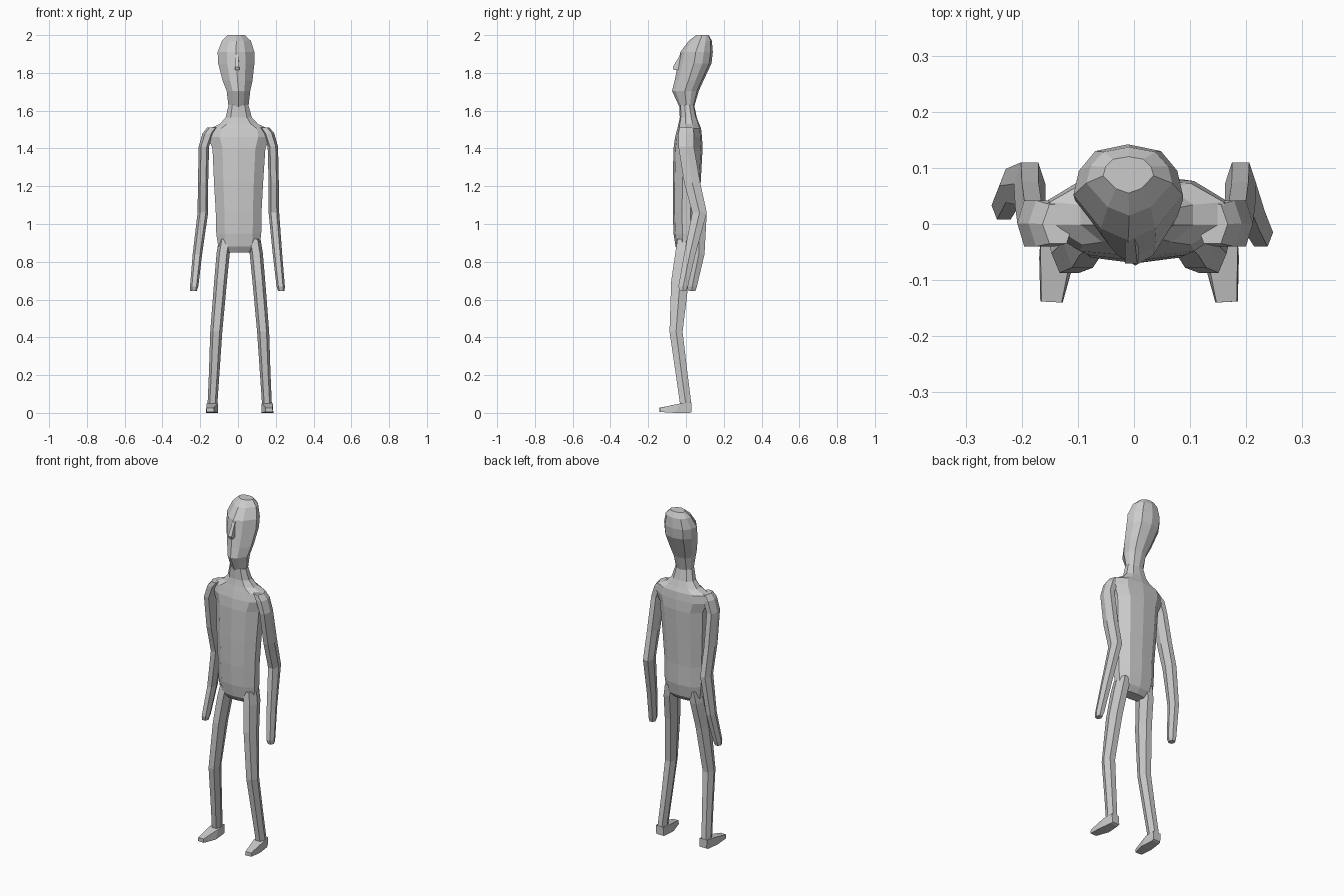
import bpy, bmesh

# Unit cross-sections: outlines fitted into each ring's bounds
BODY = [(0, -1), (.62, -.86), (1, -.3), (1, .35), (.62, .88), (0, 1),
        (-.62, .88), (-1, .35), (-1, -.3), (-.62, -.86)]
HEAD = [(0, -1), (.5, -.75), (1, -.05), (.9, .45), (.6, .86), (0, 1),
        (-.6, .86), (-.9, .45), (-1, -.05), (-.5, -.75)]
LIMB = [(-.55, -1), (.55, -1), (1, 0), (.55, 1), (-.55, 1), (-1, 0)]


def finish(name, bm):
    bmesh.ops.recalc_face_normals(bm, faces=bm.faces)
    me = bpy.data.meshes.new(name)
    bm.to_mesh(me)
    bm.free()
    ob = bpy.data.objects.new(name, me)
    bpy.context.collection.objects.link(ob)
    return ob


def loft(name, shape, rings, side=1, cx=0.0):
    """Skin through rings (x0, x1, y0, y1, z); side=-1 mirrors about x=cx."""
    bm = bmesh.new()
    loops = []
    for x0, x1, y0, y1, z in rings:
        loop = []
        for u, v in shape:
            x = (x0 + x1) / 2 + u * (x1 - x0) / 2
            y = (y0 + y1) / 2 + v * (y1 - y0) / 2
            loop.append(bm.verts.new((cx + side * x, y, z)))
        loops.append(loop)
    n = len(shape)
    for a, b in zip(loops, loops[1:]):
        for i in range(n):
            j = (i + 1) % n
            bm.faces.new((a[i], a[j], b[j], b[i]))
    bm.faces.new(loops[0])
    bm.faces.new(loops[-1])
    return finish(name, bm)


def hull(name, pts):
    bm = bmesh.new()
    for p in pts:
        bm.verts.new(p)
    bmesh.ops.convex_hull(bm, input=bm.verts)
    bmesh.ops.dissolve_limit(bm, angle_limit=.02, verts=bm.verts, edges=bm.edges)
    return finish(name, bm)


# Torso with shoulders and neck
loft("torso", BODY, [
    (-.07, .08, -.035, .03, .85), (-.105, .115, -.055, .055, .88),
    (-.115, .123, -.066, .068, .95), (-.118, .125, -.07, .07, 1.07),
    (-.127, .133, -.07, .078, 1.22), (-.135, .145, -.066, .088, 1.40),
    (-.16, .17, -.058, .085, 1.46), (-.15, .16, -.046, .08, 1.505),
    (-.095, .105, -.04, .07, 1.53), (-.065, .073, -.033, .057, 1.565),
    (-.05, .055, -.034, .043, 1.63)])

# Head
loft("head", HEAD, [
    (-.05, .055, -.035, .043, 1.62), (-.06, .065, -.074, .068, 1.705),
    (-.082, .077, -.06, .093, 1.76), (-.105, .087, -.042, .135, 1.85),
    (-.108, .087, -.03, .142, 1.91), (-.085, .068, .015, .137, 1.97),
    (-.055, .035, .055, .12, 2.0)])

# Nose: a narrow wedge
hull("nose", [(-.016, -.02, 1.915), (.0, -.02, 1.915), (-.016, -.07, 1.83),
              (.006, -.07, 1.83), (-.016, -.065, 1.815), (.008, -.065, 1.815),
              (-.016, -.02, 1.815), (.008, -.02, 1.815)])

# Limbs, one per side; the hands hang at different depths
for side, label, hand_y, hand_dx in ((1, "left", -.04, 0), (-1, "right", .008, .01)):
    loft(label + "_arm", LIMB, [
        (.11, .165, -.035, .035, 1.51), (.13, .19, -.04, .042, 1.48),
        (.155, .21, -.04, .042, 1.41), (.16, .214, -.01, .075, 1.22),
        (.16, .216, .033, .11, 1.06),
        (.182 + hand_dx, .232 + hand_dx, hand_y + .03, hand_y + .09, .84),
        (.202 + hand_dx, .246 + hand_dx, hand_y, hand_y + .05, .67),
        (.21 + hand_dx, .245 + hand_dx, hand_y + .006, hand_y + .042, .645)],
        side, .002)
    cx = .009
    loft(label + "_leg", LIMB, [
        (.04, .11, -.045, .05, .92), (.052, .122, -.056, .045, .85),
        (.067, .135, -.078, .015, .70), (.092, .156, -.087, -.018, .43),
        (.107, .163, -.055, .008, .21), (.118, .17, -.032, .028, .05)],
        side, cx)
    hull(label + "_foot", [(cx + side * x, y, z) for x, y, z in (
        (.118, .03, .005), (.165, .03, .005), (.12, .03, .055), (.168, .03, .055),
        (.116, -.03, .05), (.176, -.03, .05), (.114, -.06, 0), (.178, -.06, 0),
        (.136, -.14, .005), (.176, -.138, .005), (.138, -.14, .027),
        (.174, -.138, .027), (.12, .02, 0), (.168, .02, 0))])
